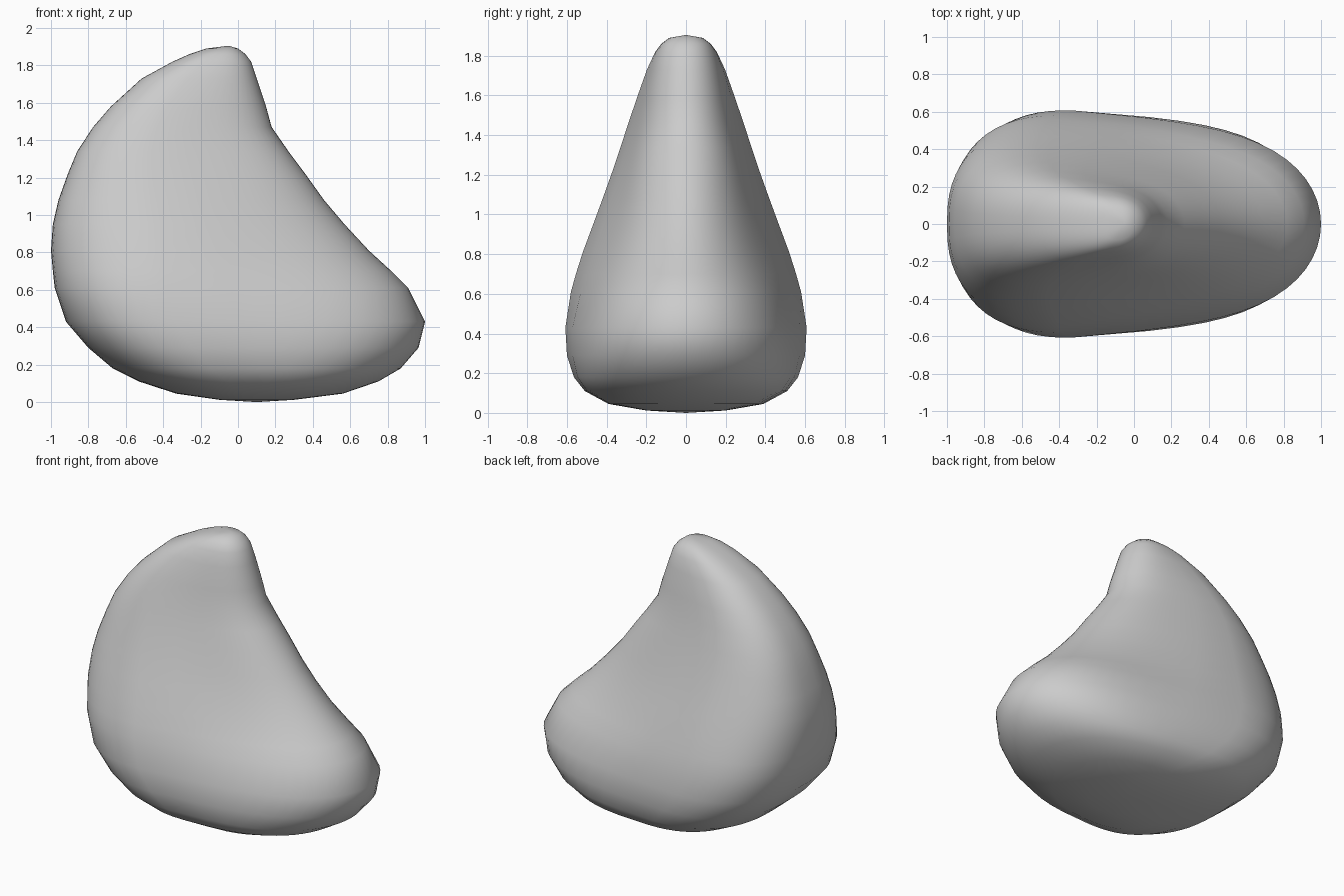
import bpy, bmesh
from math import cos, sin, pi

# Horizontal sections: z, left x, right x, half width, x of widest point, nose taper
SECTIONS = [
    (0.012, -0.10, 0.30, 0.20, 0.10, 0.0),
    (0.045, -0.33, 0.56, 0.39, 0.04, 0.0),
    (0.11, -0.53, 0.75, 0.51, -0.06, 0.08),
    (0.18, -0.67, 0.87, 0.565, -0.15, 0.15),
    (0.29, -0.80, 0.965, 0.60, -0.25, 0.22),
    (0.43, -0.92, 1.00, 0.608, -0.34, 0.28),
    (0.61, -0.98, 0.91, 0.58, -0.39, 0.42),
    (0.70, -0.99, 0.82, 0.555, -0.40, 0.48),
    (0.81, -1.00, 0.70, 0.52, -0.41, 0.52),
    (0.95, -0.99, 0.57, 0.468, -0.43, 0.52),
    (1.08, -0.96, 0.46, 0.42, -0.45, 0.49),
    (1.22, -0.91, 0.36, 0.37, -0.46, 0.45),
    (1.34, -0.86, 0.27, 0.33, -0.46, 0.42),
    (1.47, -0.775, 0.18, 0.287, -0.43, 0.38),
    (1.58, -0.68, 0.15, 0.25, -0.38, 0.33),
    (1.73, -0.515, 0.10, 0.197, -0.27, 0.22),
    (1.82, -0.35, 0.07, 0.155, -0.18, 0.12),
    (1.86, -0.26, 0.04, 0.125, -0.13, 0.06),
    (1.89, -0.17, 0.00, 0.085, -0.09, 0.0),
]
SEG = 56


def ring(bm, z, xl, xr, w, xc, taper):
    square = min(7, 2.3 + 11 * taper)
    verts = []
    for i in range(SEG):
        a = 2 * pi * i / SEG
        c, s = cos(a), sin(a)
        side = 1 if s > 0 else -1
        if c > 0:   # tapered flank ending in a blunt nose
            u = c ** 0.6
            v = (1 - taper * u ** 1.2) * max(0, 1 - u ** square) ** 0.5
            x = xc + (xr - xc) * u
        else:       # broad rounded left end
            u = abs(c) ** 0.8
            v = abs(s) ** 0.8
            x = xc - (xc - xl) * u
        verts.append(bm.verts.new((x, side * w * v, z)))
    return verts


# Lofted body, closed by a pole at each end
bm = bmesh.new()
rings = [ring(bm, *s) for s in SECTIONS]
bottom = bm.verts.new((0.10, 0, 0))
top = bm.verts.new((-0.05, 0, 1.905))
for i in range(SEG):
    j = (i + 1) % SEG
    for lo, hi in zip(rings, rings[1:]):
        bm.faces.new((lo[i], lo[j], hi[j], hi[i]))
    bm.faces.new((bottom, rings[0][j], rings[0][i]))
    bm.faces.new((top, rings[-1][i], rings[-1][j]))
bmesh.ops.recalc_face_normals(bm, faces=bm.faces)
for f in bm.faces:
    f.smooth = True
mesh = bpy.data.meshes.new("self_righting_body")
bm.to_mesh(mesh)
bm.free()
bpy.context.collection.objects.link(bpy.data.objects.new("self_righting_body", mesh))
